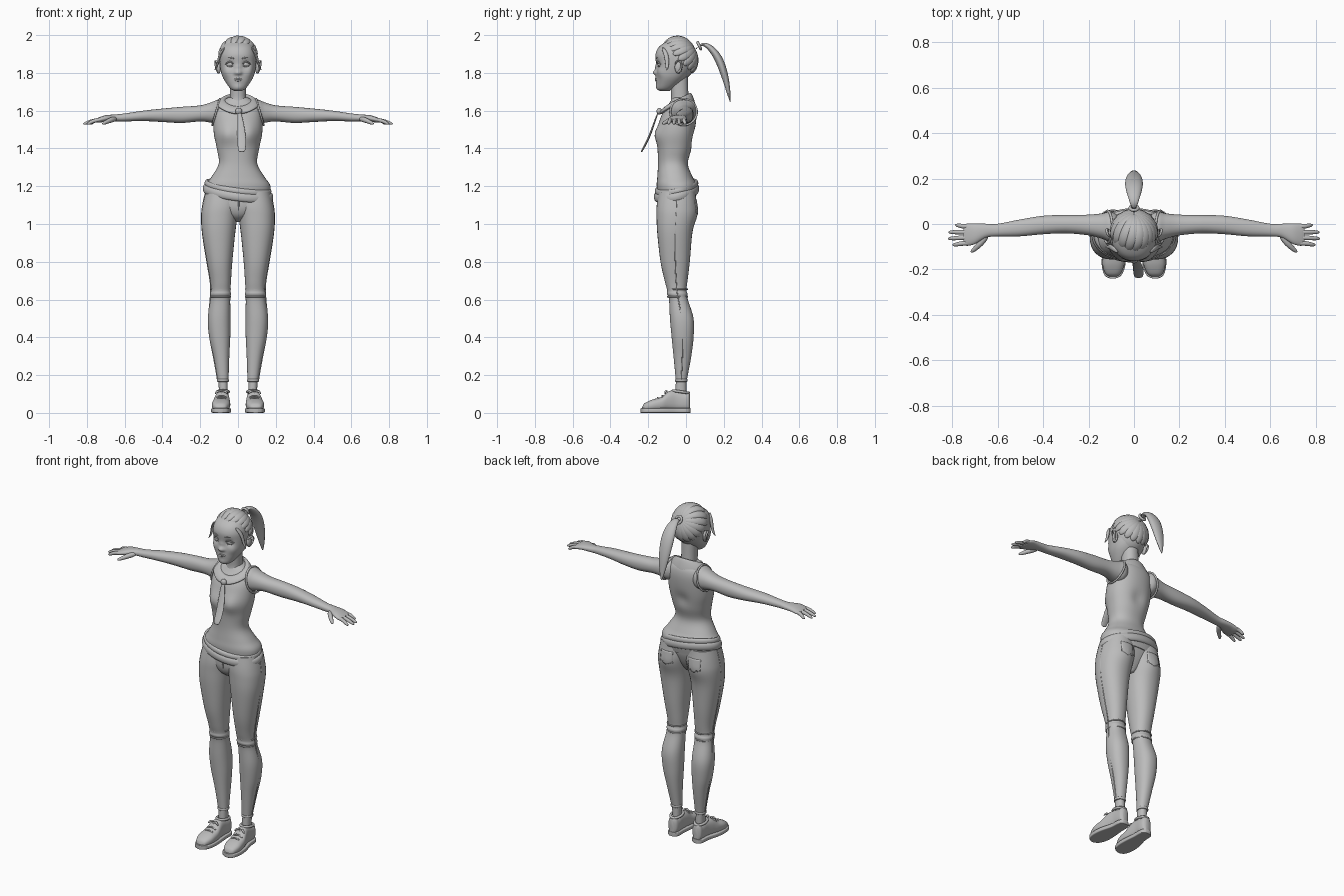
import bpy, bmesh
from math import sin, cos, pi, radians
from mathutils import Vector as V, Matrix

cube = bpy.data.objects.get("Cube")
if cube:
    bpy.data.objects.remove(cube)

grey = bpy.data.materials.new("plain_grey")
grey.use_nodes = True
grey.diffuse_color = (0.5, 0.5, 0.5, 1)
grey.node_tree.nodes["Principled BSDF"].inputs["Base Color"].default_value = (0.5, 0.5, 0.5, 1)


def finish(name, bm, mirror=False, sub=0):
    bmesh.ops.recalc_face_normals(bm, faces=bm.faces)
    me = bpy.data.meshes.new(name)
    bm.to_mesh(me)
    bm.free()
    me.materials.append(grey)
    ob = bpy.data.objects.new(name, me)
    bpy.context.collection.objects.link(ob)
    bpy.ops.object.select_all(action='DESELECT')
    ob.select_set(True)
    bpy.context.view_layer.objects.active = ob
    bpy.ops.object.shade_smooth_by_angle(angle=radians(60))
    if mirror:
        ob.modifiers.new("mirror", 'MIRROR').use_mirror_merge = False
    if sub:
        m = ob.modifiers.new("smooth", 'SUBSURF')
        m.levels = m.render_levels = sub
    return ob


def skin(name, rings, closed=False, mirror=False, sub=0, bumps=()):
    """Bridge rings of points; bumps push nearby points by an offset."""
    bm = bmesh.new()
    rows = []
    for ring in rings:
        row = []
        for p in ring:
            q = p.copy()
            for c, r, d in bumps:
                q += V(d) * 2.718 ** (-((p - V(c)).length / r) ** 2)
            row.append(bm.verts.new(q))
        rows.append(row)
    n = len(rows[0])
    for i in range(len(rows) - (not closed)):
        a, b = rows[i], rows[(i + 1) % len(rows)]
        for j in range(n):
            k = (j + 1) % n
            bm.faces.new((a[j], a[k], b[k], b[j]))
    if not closed:
        bm.faces.new(rows[0])
        bm.faces.new(rows[-1])
    return finish(name, bm, mirror, sub)


def loft(name, keys, axis='z', n=32, steps=5, p=0.9, **kw):
    """Smooth loft through keys (t, a0, a1, b0, b1) with rounded sections."""
    keys = [V(k) for k in keys]
    dense = []
    for i in range(len(keys) - 1):
        k0, k1, k2, k3 = keys[max(i - 1, 0)], keys[i], keys[i + 1], keys[min(i + 2, len(keys) - 1)]
        for s in range(steps):
            t = s / steps
            dense.append((k1 * 2 + (k2 - k0) * t + (k0 * 2 - k1 * 5 + k2 * 4 - k3) * t**2
                          + (k1 * 3 - k0 - k2 * 3 + k3) * t**3) / 2)
    dense.append(keys[-1])
    rings = []
    for t, a0, a1, b0, b1 in dense:
        ring = []
        for j in range(n):
            c, s = cos(2 * pi * j / n), sin(2 * pi * j / n)
            a = (a0 + a1) / 2 + (a1 - a0) / 2 * abs(c) ** p * (1 if c > 0 else -1)
            b = (b0 + b1) / 2 + (b1 - b0) / 2 * abs(s) ** p * (1 if s > 0 else -1)
            ring.append(V({'x': (t, a, b), 'y': (a, t, b), 'z': (a, b, t)}[axis]))
        rings.append(ring)
    return skin(name, rings, **kw)


def sym(keys):
    return [(t, -w, w, b0, b1) for t, w, b0, b1 in keys]


def tube(name, pts, radii, ref=(0, 0, 1), flat=1, closed=False, centre=None, **kw):
    """Tapered tube; flat scales it along ref (or outward from centre)."""
    pts, n, rings = [V(p) for p in pts], len(pts), []
    for i, p in enumerate(pts):
        a = pts[(i - 1) % n] if closed or i else p
        b = pts[(i + 1) % n] if closed or i < n - 1 else p
        t = (b - a).normalized()
        side = t.cross(p - V(centre) if centre else V(ref)).normalized()
        up = side.cross(t)
        r = radii[i] if isinstance(radii, (list, tuple)) else radii
        rings.append([p + side * r * cos(j * pi / 4) + up * r * flat * sin(j * pi / 4) for j in range(8)])
    return skin(name, rings, closed=closed, sub=2, **kw)


def ball(name, loc, scale, mirror=False):
    bm = bmesh.new()
    mat = Matrix.Translation(loc) @ Matrix.Diagonal((*scale, 1))
    bmesh.ops.create_uvsphere(bm, u_segments=24, v_segments=16, radius=1, matrix=mat)
    return finish(name, bm, mirror)


def loop(f, n=32):
    return [f(2 * pi * i / n) for i in range(n)]


# Shirt, with rolled hem and armhole edges
loft("shirt", sym([
    (1.13, .165, -.145, .05), (1.2, .172, -.155, .06), (1.25, .14, -.152, .035),
    (1.32, .102, -.148, .01), (1.4, .112, -.15, .03), (1.48, .128, -.15, .045),
    (1.56, .128, -.135, .055), (1.61, .12, -.11, .055), (1.645, .095, -.085, .045),
    (1.67, .05, -.07, .02)]), n=48,
    bumps=[((s * .06, -.15, 1.475), .05, (0, -.022, 0)) for s in (1, -1)]
    + [((0, .05, 1.45), .04, (0, -.012, 0))])


def hem(a, w=.175, d=.108, h=1.165):
    return (w * cos(a), -.05 + d * sin(a), h - .13 * w * cos(a) + .2 * d * sin(a))


tube("shirt_hem", loop(hem), .014, flat=1.8, closed=True)
tube("shirt_hem_fold", loop(lambda a: hem(a, .167, .105, 1.195)), .012, flat=1.5, closed=True)
tube("armhole_edge", loop(lambda a: (.116 - .02 * sin(a), -.013 + .071 * cos(a), 1.593 + .07 * sin(a))),
     .006, ref=(1, 0, 0), closed=True, mirror=True)

# Trousers
legs = [(1.17, -.01, .172, -.145, .05), (1.1, -.01, .188, -.155, .053), (1.04, .002, .195, -.156, .05),
        (.95, .015, .19, -.152, .033), (.8, .03, .165, -.135, .02), (.7, .037, .147, -.113, .008),
        (.65, .04, .143, -.1, .002), (.63, .037, .147, -.1, .008), (.6, .041, .146, -.09, .01),
        (.5, .04, .16, -.085, .04), (.4, .041, .152, -.076, .04), (.3, .046, .13, -.066, .028),
        (.18, .05, .109, -.055, .006), (.165, .05, .109, -.056, .006)]
trousers = loft("trouser_leg", legs, mirror=True, bumps=[((.09, .05, 1.06), .06, (0, .01, 0))])
loft("trouser_seat", sym([(1.01, .02, -.09, -.01), (1.04, .07, -.13, .01), (1.08, .13, -.148, .03),
                          (1.13, .17, -.15, .045), (1.18, .165, -.145, .045)]))
tube("side_seam", [(x1, (y0 + y1) / 2, z) for z, x0, x1, y0, y1 in legs], .003, ref=(1, 0, 0), mirror=True)
for h in (.615, .655):
    tube("knee_seam", loop(lambda a: (.092 + .052 * cos(a), -.045 + .053 * sin(a), h)), .004,
         closed=True, mirror=True)
tube("trouser_cuff", loop(lambda a: (.08 + .029 * cos(a), -.025 + .03 * sin(a), .172)), .004,
     flat=2, closed=True, mirror=True)
tube("fly_seam", [(.004, -.15, 1.14), (.004, -.151, 1.09), (0, -.13, 1.04)], .004, ref=(0, 1, 0))

# Back pockets wrapped on the trousers
bm = bmesh.new()
bmesh.ops.create_grid(bm, x_segments=10, y_segments=10, size=.04,
                      matrix=Matrix.Translation((.092, .12, 1.085)) @ Matrix.Rotation(pi / 2, 4, 'X'))
for v in bm.verts:
    if v.co.z < 1.06:
        v.co.z += abs(v.co.x - .092) * .4
pocket = finish("back_pocket", bm)
wrap = pocket.modifiers.new("wrap", 'SHRINKWRAP')
wrap.target, wrap.wrap_method, wrap.offset = trousers, 'PROJECT', .002
wrap.use_project_y = wrap.use_negative_direction = True
wrap.use_positive_direction = False
pocket.modifiers.new("thickness", 'SOLIDIFY').thickness = .004
pocket.modifiers.new("mirror", 'MIRROR')

# Ankles and shoes
loft("ankle", [(.04, .052, .106, -.06, .005), (.1, .054, .101, -.056, .002), (.2, .055, .105, -.053, .002)],
     mirror=True)
loft("shoe_upper", [
    (-.232, .08, .105, .012, .03), (-.22, .06, .125, .01, .05), (-.18, .043, .138, .01, .07),
    (-.13, .041, .134, .01, .085), (-.09, .045, .123, .01, .115), (-.05, .048, .113, .01, .118),
    (-.01, .047, .111, .01, .108), (.012, .052, .108, .01, .112), (.022, .065, .095, .012, .095)],
    axis='y', p=.8, mirror=True)
loft("shoe_sole", [
    (-.24, .082, .105, 0, .024), (-.225, .055, .13, 0, .025), (-.18, .038, .142, 0, .025),
    (-.12, .037, .138, 0, .025), (-.05, .043, .12, 0, .025), (.005, .045, .115, 0, .025),
    (.025, .065, .097, 0, .025)], axis='y', p=.3, mirror=True)
tube("shoe_collar", loop(lambda a: (.08 + .03 * cos(a), -.028 + .042 * sin(a), .112 - .006 * sin(a))), .008,
     closed=True, mirror=True)
for i in range(3):
    y, z = -.15 + i * .024, .07 + i * .011
    tube("shoe_lace", [(.058, y, z - .002), (.075, y, z + .011), (.1, y, z + .011), (.118, y, z - .002)],
         .005, mirror=True)
for s in (-1, 1):
    tube("lace_bow", [(.088, -.098, .113), (.088 + s * .02, -.108, .118), (.088 + s * .034, -.112, .1)],
         [.004, .008, .004], mirror=True)

# Arms and hands
loft("arm", [
    (.06, -.04, .03, 1.55, 1.63), (.1, -.078, .054, 1.53, 1.658), (.14, -.065, .047, 1.536, 1.645),
    (.2, -.05, .041, 1.543, 1.628), (.3, -.041, .04, 1.535, 1.62), (.4, -.045, .036, 1.54, 1.611),
    (.5, -.054, .02, 1.545, 1.6), (.6, -.055, .001, 1.543, 1.585), (.65, -.06, .001, 1.543, 1.58),
    (.7, -.088, .003, 1.541, 1.576), (.735, -.096, .002, 1.537, 1.565), (.75, -.088, -.006, 1.54, 1.558)],
    axis='x', mirror=True)
for y, spread, tip in ((-.084, -.008, .8), (-.06, -.004, .82), (-.036, 0, .818), (-.011, .006, .788)):
    tube("finger", [(.72, y, 1.552), (.745, y, 1.551), ((tip + .745) / 2, y + spread / 2, 1.543),
                    (tip - .01, y + spread, 1.532), (tip, y + spread, 1.529)],
         [.011, .012, .0105, .009, .003], mirror=True)
tube("thumb", [(.645, -.045, 1.558), (.67, -.08, 1.552), (.695, -.105, 1.541), (.713, -.12, 1.532), (.718, -.124, 1.53)],
     [.014, .016, .012, .009, .003], mirror=True)

# Neck and neckerchief
loft("neck", sym([(1.57, .07, -.1, .02), (1.65, .046, -.08, .015), (1.7, .043, -.08, .012), (1.79, .045, -.09, .01)]))


def scarf_section(a):
    s, c = sin(a), cos(a)
    inner = V((.06 * s, -.035 + .055 * c, 1.66 + .04 * c))
    outer = V((.116 * s, -.045 + .097 * c, 1.613 + .02 * c + .03 * s * s))
    crest = inner.lerp(outer, .4) + V((0, 0, .018))
    drop = V((0, 0, -.016))
    return [inner, crest, outer, outer + drop, inner + drop * 2]


skin("neckerchief", loop(scarf_section), closed=True, sub=2)
ball("neckerchief_knot", (.004, -.142, 1.597), (.018, .014, .018))
tube("neckerchief_tail", [(.004, -.145, 1.6), (.012, -.17, 1.53), (.02, -.198, 1.45), (.02, -.23, 1.395), (.02, -.236, 1.38)],
     [.012, .021, .027, .023, .016], ref=(0, -1, 0), flat=.25)

# Head, with nose, eye sockets, cheeks and chin pushed into shape
face = [((0, -.16, 1.803), .015, (0, -.022, 0)), ((0, -.16, 1.83), .014, (0, -.007, 0)),
        ((0, -.155, 1.765), .02, (0, -.006, 0)), ((0, -.15, 1.725), .02, (0, -.006, 0))]
for s in (1, -1):
    face += [((s * .042, -.148, 1.845), .021, (0, .012, 0)), ((s * .06, -.135, 1.805), .028, (s * .004, -.006, 0)),
             ((s * .013, -.16, 1.798), .009, (s * .003, -.006, 0))]
loft("head", sym([
    (1.703, .015, -.135, -.09), (1.715, .038, -.15, -.07), (1.745, .062, -.154, -.03), (1.78, .082, -.155, .005),
    (1.82, .093, -.155, .03), (1.86, .097, -.16, .042), (1.9, .096, -.161, .045), (1.935, .085, -.145, .035),
    (1.962, .063, -.11, .015), (1.98, .025, -.07, -.02)]), n=72, steps=9, bumps=face)
ball("eye", (.042, -.136, 1.845), (.02, .014, .014), mirror=True)
tube("upper_eyelid", [(.019, -.146, 1.842), (.03, -.153, 1.856), (.046, -.152, 1.86), (.062, -.142, 1.851), (.069, -.131, 1.845)],
     [.002, .004, .005, .004, .002], ref=(0, 1, 0), mirror=True)
tube("lower_eyelid", [(.021, -.146, 1.84), (.042, -.15, 1.83), (.066, -.133, 1.842)], .003, ref=(0, 1, 0), mirror=True)
tube("eyebrow", [(.018, -.16, 1.875), (.045, -.153, 1.885), (.074, -.128, 1.876)], [.004, .005, .001],
     ref=(0, 1, 0), mirror=True)
for name, z, r in (("upper_lip", 1.77, .005), ("lower_lip", 1.76, .006)):
    tube(name, [(x, -.161 + abs(x) * .35, z - (z - 1.765) * abs(x) * 40) for x in (-.025, -.012, 0, .012, .025)],
         [.001, r, r, r, .001], ref=(0, 1, 0))

# Ears
ball("ear", (.102, -.04, 1.83), (.012, .02, .033), mirror=True)
tube("ear_rim", [(.1, -.056, 1.84), (.114, -.052, 1.862), (.121, -.034, 1.866), (.12, -.019, 1.845), (.112, -.028, 1.815), (.104, -.046, 1.798)],
     [.004, .006, .006, .006, .006, .007], ref=(1, 0, 0), mirror=True)

# Hair: cap with locks swept back to the tie
mid, size = V((0, -.045, 1.873)), V((.1, .1, .114))
ball("hair_cap", mid, size)
tie = V((0, .9, .5)).normalized()
for i in range(18):
    a = 2 * pi * i / 18
    start = V((sin(a), -.8 * cos(a) - .1, .7 * cos(a) + .08)).normalized()
    sweep = .25 * max(cos(a), 0)
    path = []
    for k in range(9):
        t = k / 8
        d = start.slerp(tie, t) + V((sweep * sin(pi * t), 0, 0))
        d.normalize()
        path.append(mid + V(x * y for x, y in zip(d, size)))
    tube("hair_lock", path, [.008, .02, .025, .026, .026, .024, .02, .016, .01], flat=.5, centre=mid)
tube("side_lock", [(.07, -.125, 1.935), (.096, -.105, 1.9), (.104, -.1, 1.86), (.113, -.1, 1.83), (.126, -.102, 1.812)],
     [.008, .014, .012, .009, .002], ref=(1, 0, 0), flat=.6, mirror=True)

# Ponytail
tube("hair_tie", loop(lambda a: (.018 * cos(a), .07 - .009 * sin(a), 1.944 + .018 * sin(a)), 16), .008,
     ref=(0, 1, 0), closed=True)
tube("ponytail", [(0, .05, 1.925), (0, .075, 1.948), (0, .1, 1.954), (0, .14, 1.925), (0, .178, 1.87), (0, .208, 1.78), (0, .225, 1.7), (0, .236, 1.64)],
     [.016, .015, .022, .037, .046, .038, .022, .003], ref=(0, 1, .6), flat=.55)
